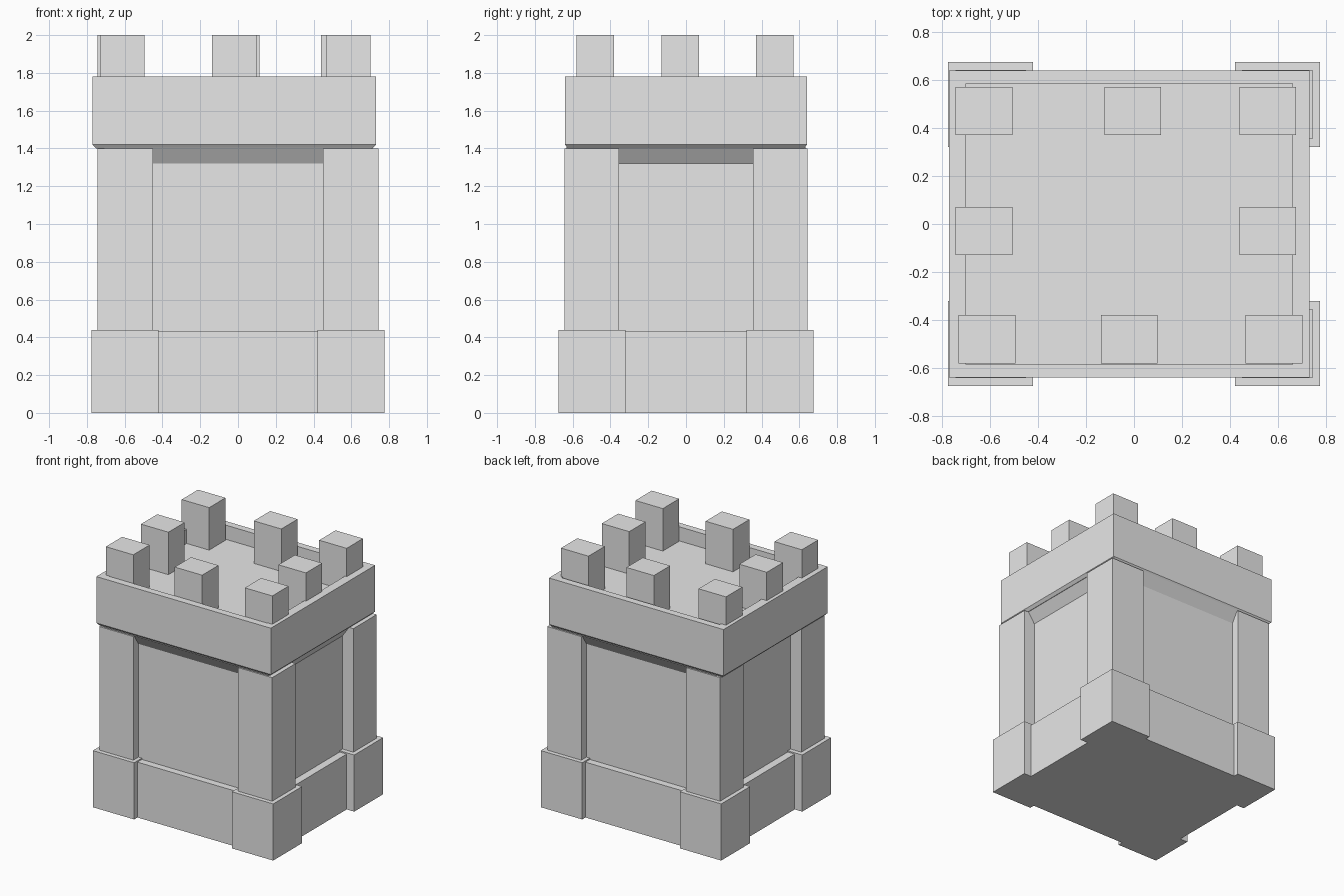
import bpy, bmesh

cube = bpy.data.objects.get("Cube")
if cube:
    bpy.data.objects.remove(cube, do_unlink=True)

# Single stone colour
stone = bpy.data.materials.new("light grey stone")
stone.use_nodes = True
grey = (0.8, 0.8, 0.8, 1)
stone.diffuse_color = grey
stone.node_tree.nodes["Principled BSDF"].inputs["Base Color"].default_value = grey


def loft(name, rings, cx=0, cy=0):
    """Stack rectangles (half width, half depth, height) into a closed solid."""
    bm = bmesh.new()
    loops = []
    for hx, hy, z in rings:
        corners = ((-hx, -hy), (hx, -hy), (hx, hy), (-hx, hy))
        loops.append([bm.verts.new((cx + x, cy + y, z)) for x, y in corners])
    for low, high in zip(loops, loops[1:]):
        for i in range(4):
            j = (i + 1) % 4
            bm.faces.new((low[i], low[j], high[j], high[i]))
    bm.faces.new(loops[0][::-1])
    bm.faces.new(loops[-1])
    bmesh.ops.recalc_face_normals(bm, faces=bm.faces)
    mesh = bpy.data.meshes.new(name)
    bm.to_mesh(mesh)
    bm.free()
    mesh.materials.append(stone)
    obj = bpy.data.objects.new(name, mesh)
    bpy.context.collection.objects.link(obj)
    return obj


def box(name, x0, x1, y0, y1, z0, z1):
    hx, hy = (x1 - x0) / 2, (y1 - y0) / 2
    return loft(name, [(hx, hy, z0), (hx, hy, z1)], (x0 + x1) / 2, (y0 + y1) / 2)


# Tower core: plinth, recessed walls and sloped overhang
loft("tower_core", [(0.71, 0.635, 0), (0.71, 0.635, 0.43), (0.65, 0.58, 0.43),
                    (0.65, 0.58, 1.32), (0.71, 0.635, 1.405)])

# Parapet with a sunken roof floor
loft("parapet", [(0.73, 0.625, 1.4), (0.75, 0.64, 1.42), (0.75, 0.64, 1.78),
                 (0.68, 0.585, 1.78), (0.68, 0.585, 1.67)], cx=-0.02)

# Corner pillars on square footings
for sx, side in ((-1, "right"), (1, "left")):
    for sy, end in ((-1, "front"), (1, "back")):
        xs = sorted((sx * 0.45, sx * 0.743))
        ys = sorted((sy * 0.355, sy * 0.642))
        box(f"{end}_{side}_pillar", *xs, *ys, 0.42, 1.4)
        xs = sorted((sx * 0.42, sx * 0.775))
        ys = sorted((sy * 0.32, sy * 0.675))
        box(f"{end}_{side}_footing", *xs, *ys, 0, 0.44)

# Battlement blocks around the roof edge: row centre y and block centre x
rows = {"back": (0.47, (-0.625, -0.005, 0.557)),
        "middle": (-0.03, (-0.625, 0.557)),
        "front": (-0.48, (-0.612, -0.02, 0.583))}
for row, (y, centres) in rows.items():
    for n, x in enumerate(centres, 1):
        box(f"{row}_battlement_{n}", x - 0.118, x + 0.118, y - 0.1, y + 0.1, 1.66, 2)
